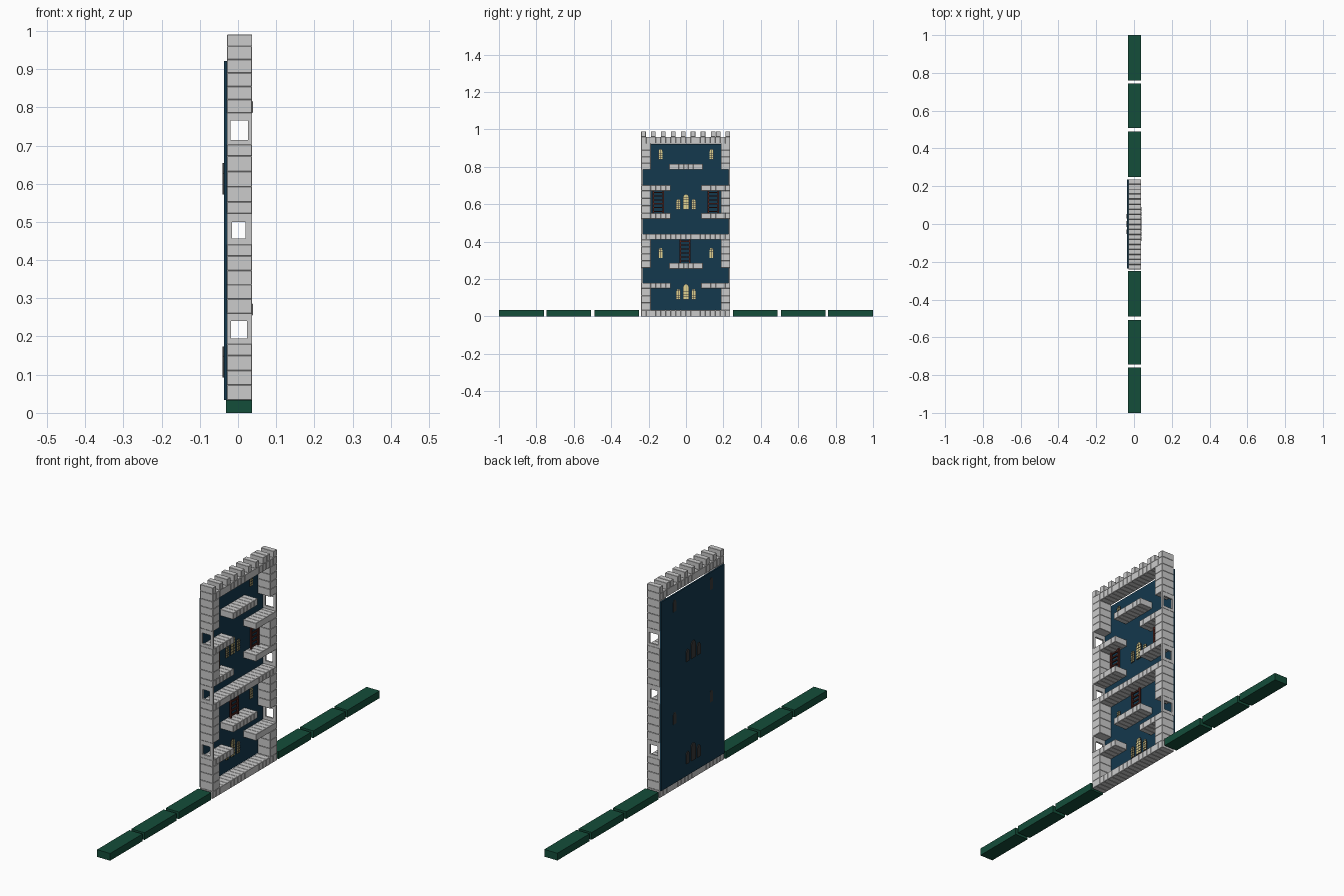
import bpy, bmesh, math
from mathutils import Matrix, Vector

if "Cube" in bpy.data.objects:
    bpy.data.objects.remove(bpy.data.objects["Cube"])

X0, X1 = -0.029, 0.037        # tower depth
Y0, Y1 = -0.24, 0.236         # tower width


def mat(name, r, g, b):
    m = bpy.data.materials.new(name)
    m.diffuse_color = (r, g, b, 1)
    m.use_nodes = True
    m.node_tree.nodes["Principled BSDF"].inputs["Base Color"].default_value = m.diffuse_color
    return m


GREEN = mat("grass_green", 0.007, 0.075, 0.042)
BLUE = mat("night_blue", 0.007, 0.04, 0.075)
YELLOW = mat("glass_yellow", 0.75, 0.65, 0.28)
DARK = mat("frame_dark", 0.04, 0.04, 0.04)
RED = mat("ladder_red", 0.09, 0.02, 0.015)


def boxes(name, items, material=None, bevel=0.0):
    """One object made of boxes given as (x0, x1, y0, y1, z0, z1)."""
    bm = bmesh.new()
    for x0, x1, y0, y1, z0, z1 in items:
        c = Vector(((x0 + x1) / 2, (y0 + y1) / 2, (z0 + z1) / 2))
        s = Matrix.Diagonal((x1 - x0, y1 - y0, z1 - z0, 1))
        bmesh.ops.create_cube(bm, size=1, matrix=Matrix.Translation(c) @ s)
    me = bpy.data.meshes.new(name)
    bm.to_mesh(me)
    bm.free()
    ob = bpy.data.objects.new(name, me)
    bpy.context.collection.objects.link(ob)
    if material:
        me.materials.append(material)
    if bevel:
        b = ob.modifiers.new("bevel", "BEVEL")
        b.width, b.segments = bevel, 1
    return ob


def arch(name, x0, x1, yc, z0, w, h, material):
    """Upright arched slab, extruded along x."""
    bm = bmesh.new()
    r = w / 2
    pts = [(-r, 0), (r, 0)]
    pts += [(r * math.cos(a), h - r * 1.3 + 1.3 * r * math.sin(a))
            for a in (i * math.pi / 6 for i in range(7))]
    face = bm.faces.new([bm.verts.new((x0, yc + y, z0 + z)) for y, z in pts])
    ext = bmesh.ops.extrude_face_region(bm, geom=[face])
    moved = [v for v in ext["geom"] if isinstance(v, bmesh.types.BMVert)]
    bmesh.ops.translate(bm, verts=moved, vec=(x1 - x0, 0, 0))
    bmesh.ops.recalc_face_normals(bm, faces=bm.faces)
    me = bpy.data.meshes.new(name)
    bm.to_mesh(me)
    bm.free()
    me.materials.append(material)
    ob = bpy.data.objects.new(name, me)
    bpy.context.collection.objects.link(ob)


def stone_row(name, y0, y1, z0, z1, x1=X1):
    n = max(1, round((y1 - y0) / 0.0265))
    d = (y1 - y0) / n
    boxes(name, [(X0, x1, y0 + i * d, y0 + (i + 1) * d, z0, z1) for i in range(n)], bevel=0.0012)


def stone_column(name, y0, y1, z0, z1):
    n = max(1, round((z1 - z0) / 0.037))
    d = (z1 - z0) / n
    boxes(name, [(X0, X1, y0, y1, z0 + i * d, z0 + (i + 1) * d) for i in range(n)], bevel=0.0012)


# Ground strips on both sides of the tower
for side, sgn in (("left", -1), ("right", 1)):
    for i, (a, b) in enumerate(((0.25, 0.49), (0.507, 0.745), (0.76, 1.0))):
        y0, y1 = sorted((sgn * a, sgn * b))
        boxes(f"ground_{side}_{i}", [(-0.032, 0.036, y0, y1, 0, 0.034)], GREEN)

# Full floors and roof
for name, z0, z1 in (("base_floor", 0, 0.034), ("middle_floor", 0.411, 0.441), ("roof", 0.925, 0.96)):
    stone_row(name, Y0, Y1, z0, z1)

# Central platforms
for name, z0 in (("lower_platform", 0.255), ("upper_platform", 0.785)):
    stone_row(name, -0.09, 0.09, z0, z0 + 0.031, X1 + 0.002)

# Side ledges
for i, z0 in enumerate((0.15, 0.522, 0.672)):
    stone_row(f"ledge_left_{i}", Y0, -0.083, z0, z0 + 0.03)
    stone_row(f"ledge_right_{i}", 0.081, Y1, z0, z0 + 0.03)

# Side wall columns between the floors and ledges
for i, (z0, z1) in enumerate(((0.034, 0.15), (0.26, 0.411), (0.552, 0.672), (0.785, 0.925))):
    stone_column(f"wall_left_{i}", Y0, -0.188, z0, z1)
    stone_column(f"wall_right_{i}", 0.187, Y1, z0, z1)

# Thin side frames with square openings: z range, then opening limits
openings = ((0.18, 0.26, 0.195, 0.24, -0.018, 0.023),
            (0.441, 0.522, 0.456, 0.5, -0.016, 0.02),
            (0.702, 0.785, 0.715, 0.765, -0.02, 0.026))
for side, y0, y1 in (("left", Y0, -0.231), ("right", 0.228, Y1)):
    for i, (z0, z1, a, b, xa, xb) in enumerate(openings):
        boxes(f"side_opening_{side}_{i}", [
            (X0, X1, y0, y1, z0, a), (X0, X1, y0, y1, b, z1),
            (X0, xa, y0, y1, a, b), (xb, X1, y0, y1, a, b)])

# Battlements
starts = [Y0 + 0.053 * i for i in range(7)] + [0.133, 0.16, 0.211]
boxes("battlements", [(X0, X1, y, y + 0.025, 0.96, 0.99) for y in starts], bevel=0.001)

# Back panel
boxes("back_panel", [(-0.036, -0.029, -0.235, 0.235, 0.034, 0.921)], BLUE)


def window(name, yc, z0, w, h, back):
    arch(name + "_frame", back, -0.026, yc, z0, w, h, DARK)
    t = w * 0.08
    arch(name + "_glass", -0.027, -0.0245, yc, z0 + t, w - 2 * t, h - 2 * t, YELLOW)
    n = round(h / 0.015)
    bars = [(-0.026, -0.0235, yc - 0.001, yc + 0.001, z0, z0 + h * 0.97)]
    bars += [(-0.026, -0.0235, yc - w * 0.45, yc + w * 0.45, z - 0.001, z + 0.001)
             for z in (z0 + h * 0.8 * (k + 1) / n for k in range(n))]
    boxes(name + "_bars", bars, DARK)


# Triple windows and single windows
for i, z in enumerate((0.092, 0.572)):
    window(f"tall_window_{i}", 0, z, 0.032, 0.082, -0.04)
    for s in (-1, 1):
        window(f"short_window_{i}_{s + 1}", s * 0.041, z, 0.023, 0.056, -0.04)
for i, z in enumerate((0.312, 0.84)):
    for s in (-1, 1):
        window(f"single_window_{i}_{s + 1}", s * 0.136, z, 0.022, 0.056, -0.037)


def ladder(name, yc, z0, z1):
    xa, xb, hw = -0.02, -0.012, 0.026
    parts = [(xa, xb, yc + s * hw - 0.004, yc + s * hw + 0.004, z0, z1) for s in (-1, 1)]
    n = 6
    for k in range(n):
        z = z0 + (z1 - z0) * (k + 0.5) / n
        parts.append((xa + 0.001, xb - 0.001, yc - hw, yc + hw, z - 0.003, z + 0.003))
    boxes(name, parts, RED)


# Ladders
ladder("lower_ladder", -0.005, 0.286, 0.413)
ladder("upper_ladder_left", -0.148, 0.552, 0.674)
ladder("upper_ladder_right", 0.146, 0.552, 0.674)
